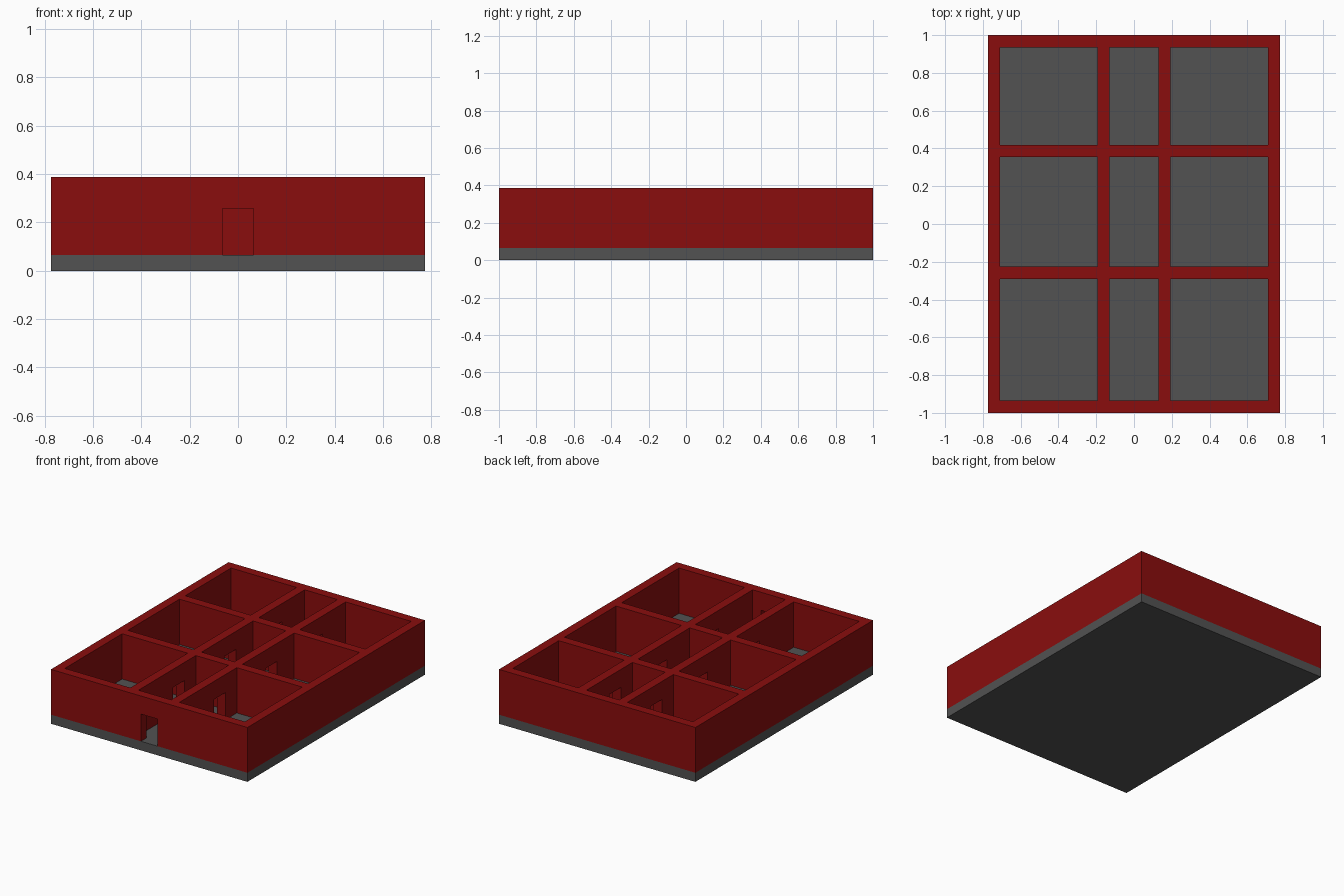
import bpy
from mathutils import Vector

if "Cube" in bpy.data.objects:
    bpy.data.objects.remove(bpy.data.objects["Cube"], do_unlink=True)

U = 2 / 31  # one wall thickness; the plan is laid out in this unit


def material(name, rgb):
    mat = bpy.data.materials.new(name)
    mat.use_nodes = True
    color = (*rgb, 1)
    mat.diffuse_color = color
    bsdf = next(n for n in mat.node_tree.nodes if n.type == 'BSDF_PRINCIPLED')
    bsdf.inputs["Base Color"].default_value = color
    return mat


def boxes(name, spans, mat):
    """One object made of boxes, each given as ((x0, x1), (y0, y1), (z0, z1)) in units."""
    verts, faces = [], []
    for xs, ys, zs in spans:
        n = len(verts)
        verts += [Vector((x, y, z)) * U for z in zs for x, y in
                  ((xs[0], ys[0]), (xs[1], ys[0]), (xs[1], ys[1]), (xs[0], ys[1]))]
        faces += [(n + 3, n + 2, n + 1, n), (n + 4, n + 5, n + 6, n + 7)]
        faces += [(n + i, n + (i + 1) % 4, n + 4 + (i + 1) % 4, n + 4 + i) for i in range(4)]
    mesh = bpy.data.meshes.new(name)
    mesh.from_pydata(verts, [], faces)
    mesh.materials.append(mat)
    obj = bpy.data.objects.new(name, mesh)
    bpy.context.collection.objects.link(obj)
    return obj


def cut(obj, cutter):
    """Subtract the cutter from the object and discard it."""
    cutter.hide_render = True
    mod = obj.modifiers.new("cut", 'BOOLEAN')
    mod.operation = 'DIFFERENCE'
    mod.solver = 'EXACT'
    mod.object = cutter
    bpy.context.view_layer.objects.active = obj
    bpy.ops.object.modifier_apply(modifier=mod.name)
    bpy.data.objects.remove(cutter, do_unlink=True)


red = material("brick red", (0.254, 0.004, 0.004))
grey = material("concrete grey", (0.084, 0.084, 0.084))

# Floor slab and solid wall block
boxes("floor_slab", [((-12, 12), (-15.5, 15.5), (0, 1))], grey)
walls = boxes("walls", [((-12, 12), (-15.5, 15.5), (1, 6))], red)

# Three by three rooms, open at the top
columns = [(-11, -3), (-2, 2), (3, 11)]
rows = [(-14.5, -4.5), (-3.5, 5.5), (6.5, 14.5)]
cut(walls, boxes("room_cutter", [(x, y, (0.5, 7)) for x in columns for y in rows], red))

# Front entrance and a pair of facing doorways in each corridor section
doors = [((-1, 1), (-16, -14), (0.5, 4))]
doors += [((-3.5, 3.5), (y, y + 2), (0.5, 4)) for y in (-8.5, 0.5, 8.5)]
cut(walls, boxes("doorway_cutter", doors, red))
